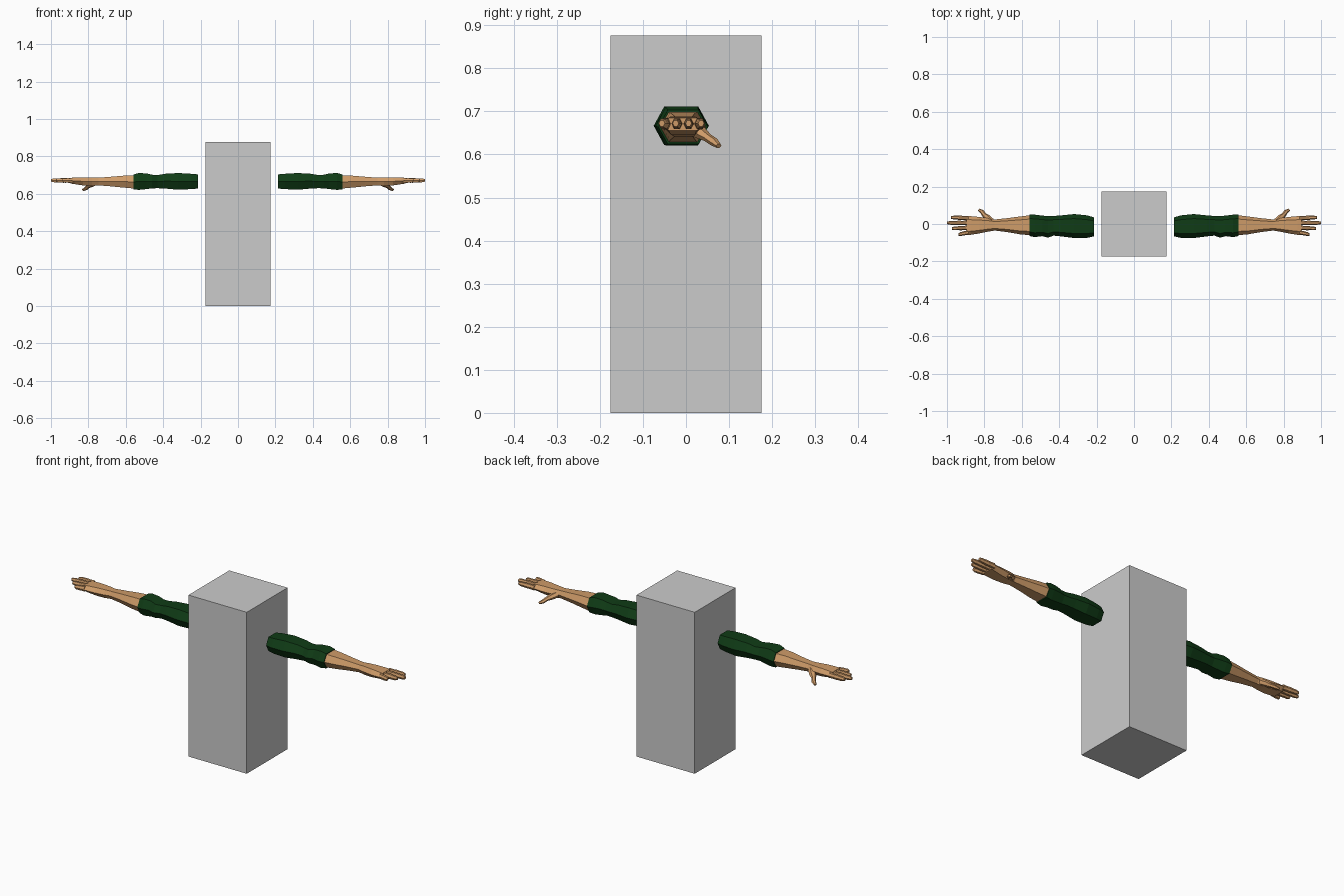
import bpy, bmesh, math
from mathutils import Vector

if "Cube" in bpy.data.objects:
    bpy.data.objects.remove(bpy.data.objects["Cube"])


def material(name, rgb):
    m = bpy.data.materials.new(name)
    m.diffuse_color = (*rgb, 1)
    m.use_nodes = True
    m.node_tree.nodes["Principled BSDF"].inputs["Base Color"].default_value = m.diffuse_color
    return m


GREY = material("grey", (0.6, 0.6, 0.6))
GREEN = material("dark green", (0.005, 0.045, 0.008))
SKIN = material("skin tan", (0.62, 0.33, 0.14))


def loft(name, rings, mat, side):
    """Skin a list of equal-sided rings, cap both ends, mirror when side is -1."""
    bm = bmesh.new()
    loops = [[bm.verts.new((p[0] * side, p[1], p[2])) for p in r] for r in rings]
    n = len(loops[0])
    for a, b in zip(loops, loops[1:]):
        for i in range(n):
            bm.faces.new((a[i], a[(i + 1) % n], b[(i + 1) % n], b[i]))
    bm.faces.new(loops[0])
    bm.faces.new(loops[-1])
    bmesh.ops.recalc_face_normals(bm, faces=bm.faces)
    me = bpy.data.meshes.new(name)
    bm.to_mesh(me)
    bm.free()
    me.materials.append(mat)
    ob = bpy.data.objects.new(name, me)
    bpy.context.collection.objects.link(ob)


def hex_ring(x, y0, y1, z0, z1, inset=0.19):
    """Six-sided section across x with its points facing front and back."""
    d, zm = (y1 - y0) * inset, (z0 + z1) / 2
    return [(x, y0, zm), (x, y0 + d, z1), (x, y1 - d, z1),
            (x, y1, zm), (x, y1 - d, z0), (x, y0 + d, z0)]


def tube_rings(path):
    """Six-sided sections square to a path of (x, y, z, radius)."""
    pts = [Vector(p[:3]) for p in path]
    rings = []
    for i, p in enumerate(pts):
        t = (pts[min(i + 1, len(pts) - 1)] - pts[max(i - 1, 0)]).normalized()
        u = t.cross(Vector((0, 0, 1))).normalized()
        v = u.cross(t)
        r = path[i][3]
        rings.append([p + (u * math.cos(k * math.pi / 3) * 1.2
                           + v * math.sin(k * math.pi / 3)) * r for k in range(6)])
    return rings


# Sections: x, front y, back y, bottom z, top z
SLEEVE = [(0.215, -0.066, 0.036, 0.628, 0.704), (0.25, -0.074, 0.046, 0.625, 0.707),
          (0.32, -0.075, 0.053, 0.622, 0.711), (0.39, -0.066, 0.046, 0.628, 0.707),
          (0.43, -0.062, 0.043, 0.630, 0.700), (0.46, -0.073, 0.042, 0.629, 0.702),
          (0.49, -0.065, 0.045, 0.625, 0.709), (0.53, -0.070, 0.050, 0.621, 0.711),
          (0.56, -0.064, 0.051, 0.624, 0.703)]
FOREARM = [(0.555, -0.060, 0.047, 0.628, 0.699), (0.61, -0.055, 0.040, 0.633, 0.697),
           (0.68, -0.043, 0.031, 0.640, 0.691), (0.745, -0.035, 0.024, 0.645, 0.686)]
PALM = [(0.745, -0.035, 0.024, 0.645, 0.686), (0.78, -0.041, 0.032, 0.642, 0.687),
        (0.83, -0.051, 0.038, 0.645, 0.688), (0.875, -0.058, 0.042, 0.652, 0.687),
        (0.895, -0.058, 0.044, 0.655, 0.685)]
# Fingers: name, y at knuckle, y at tip, tip x
FINGERS = [("index_finger", 0.031, 0.035, 0.978), ("middle_finger", 0.006, 0.006, 1.0),
           ("ring_finger", -0.020, -0.024, 0.974), ("little_finger", -0.045, -0.056, 0.938)]
THUMB = [(0.765, 0.012, 0.662, 0.017), (0.785, 0.034, 0.650, 0.015),
         (0.802, 0.050, 0.639, 0.010), (0.812, 0.065, 0.629, 0.010),
         (0.829, 0.076, 0.620, 0.006)]

for side, tag in ((1, "right"), (-1, "left")):
    loft("sleeve_" + tag, [hex_ring(*s) for s in SLEEVE], GREEN, side)
    loft("forearm_and_palm_" + tag,
         [hex_ring(*s) for s in FOREARM + PALM[1:]], SKIN, side)
    for name, ya, yb, tip in FINGERS:
        rings = []
        # Slight swelling at each joint, tapering to the tip
        for t, w, h in ((0, 0.0125, 0.013), (0.3, 0.011, 0.0115), (0.42, 0.012, 0.0125),
                        (0.65, 0.0105, 0.011), (0.85, 0.010, 0.0105), (1, 0.007, 0.007)):
            x = 0.885 + (tip - 0.885) * t
            y = ya + (yb - ya) * t
            z = 0.671 + 0.001 * t
            rings.append(hex_ring(x, y - w, y + w, z - h, z + h, 0.25))
        loft(name + "_" + tag, rings, SKIN, side)
    loft("thumb_" + tag, tube_rings(THUMB), SKIN, side)

# Central body block
W, H = 0.175, 0.876
loft("body_block", [[(-W, -W, z), (W, -W, z), (W, W, z), (-W, W, z)] for z in (0, H)], GREY, 1)
